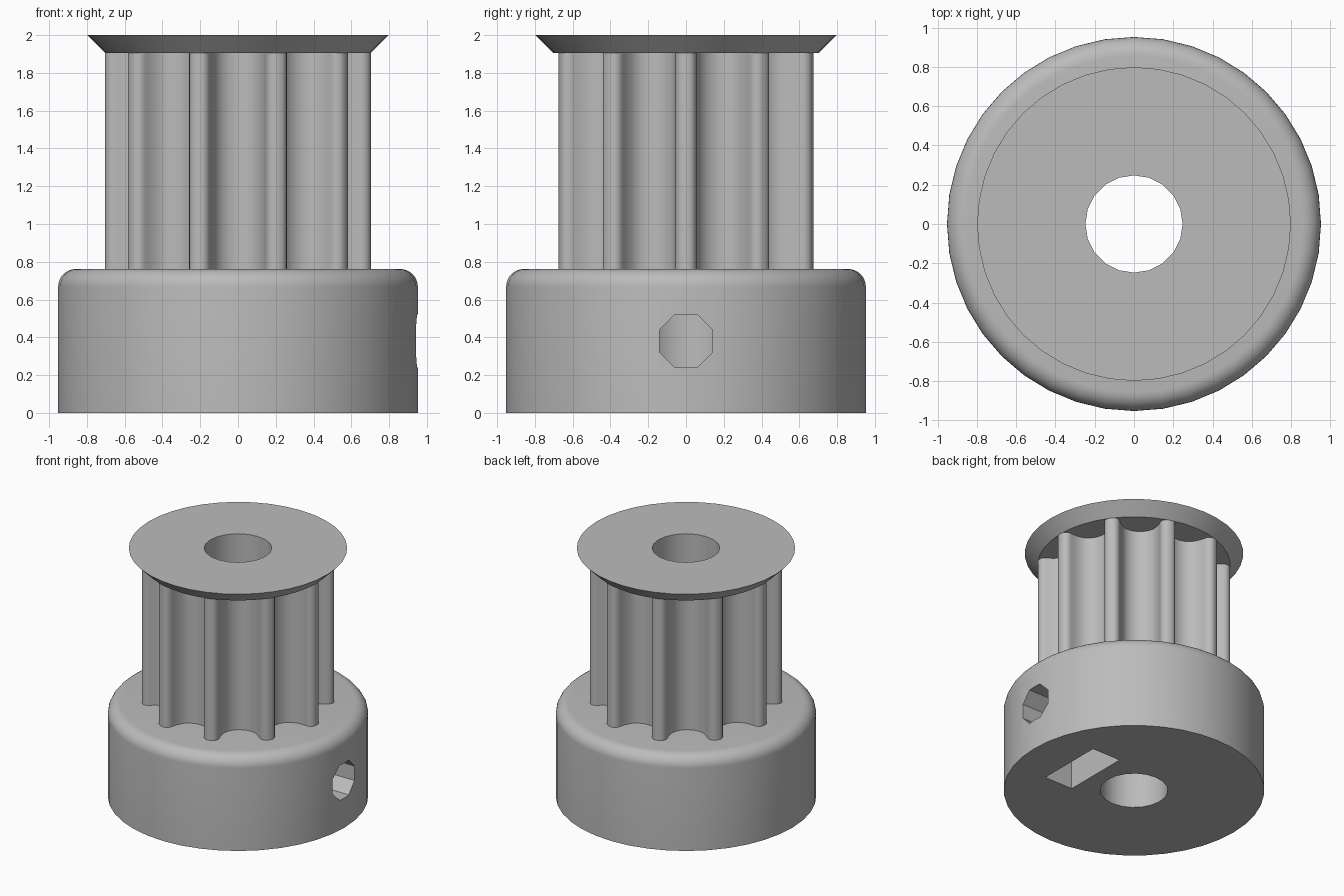
import bpy
import bmesh
from math import sin, cos, tan, pi, sqrt, radians

cube = bpy.data.objects.get("Cube")
if cube:
    bpy.data.objects.remove(cube, do_unlink=True)

MM = 2 / 21                 # dimensions below are in millimetres
TEETH = 10
OUTER = 7.386               # radius over the tooth tips
HUB_R, HUB_H, FILLET = 10, 8, 1
BELT_TOP, TOTAL_H = 20, 21
NUT_HALF, SCREW_Z = 2.85, 4

metal = bpy.data.materials.new("plain grey")
metal.use_nodes = True
grey = (0.5, 0.5, 0.5, 1)
metal.diffuse_color = grey
metal.node_tree.nodes["Principled BSDF"].inputs["Base Color"].default_value = grey


def circle(r, z, n):
    return [(r * cos(2 * pi * i / n), r * sin(2 * pi * i / n), z) for i in range(n)]


def loft(name, rings):
    """Closed solid through matching rings of points."""
    bm = bmesh.new()
    loops = [[bm.verts.new([c * MM for c in p]) for p in ring] for ring in rings]
    for a, b in zip(loops, loops[1:]):
        for i in range(len(a)):
            j = (i + 1) % len(a)
            bm.faces.new((a[i], a[j], b[j], b[i]))
    bm.faces.new(loops[0])
    bm.faces.new(loops[-1])
    bmesh.ops.recalc_face_normals(bm, faces=bm.faces)
    mesh = bpy.data.meshes.new(name)
    bm.to_mesh(mesh)
    bm.free()
    mesh.materials.append(metal)
    obj = bpy.data.objects.new(name, mesh)
    bpy.context.collection.objects.link(obj)
    return obj


def finish(obj, cutters):
    """Cut the holes, then smooth the round surfaces."""
    bpy.ops.object.select_all(action="DESELECT")
    bpy.context.view_layer.objects.active = obj
    obj.select_set(True)
    for cutter in cutters:
        mod = obj.modifiers.new("cut", "BOOLEAN")
        mod.operation, mod.solver, mod.object = "DIFFERENCE", "EXACT", cutter
        bpy.ops.object.modifier_apply(modifier=mod.name)
    bpy.ops.object.shade_smooth_by_angle(angle=radians(30))


# Hub with a rounded upper rim
rim = [(HUB_R - FILLET + FILLET * cos(a), HUB_H - FILLET + FILLET * sin(a))
       for a in [pi / 2 * i / 8 for i in range(9)]]
hub = loft("hub", [circle(r, z, 40) for r, z in [(HUB_R, 0)] + rim])

# Toothed barrel: one rounded groove, repeated around the axis
half = [(1.976, 0), (1.798, .032), (1.647, .121), (1.535, .256), (1.474, .427),
        (1.412, .713), (1.319, .989), (1.196, 1.254), (1.044, 1.504),
        (.818, 1.706), (.562, 1.852), (.286, 1.939)]
half = [(1.05 * w, d) for w, d in half]
groove = [(-w, d) for w, d in half] + [(0, 1.969)] + [(w, d) for w, d in reversed(half)]
seat = sqrt(OUTER ** 2 - half[0][0] ** 2)
outline = []
for k in range(TEETH):
    tip = 2 * pi * k / TEETH
    mid = tip + pi / TEETH
    outline.append((OUTER * cos(tip), OUTER * sin(tip)))
    outline += [((seat - d) * cos(mid) - w * sin(mid),
                 (seat - d) * sin(mid) + w * cos(mid)) for w, d in groove]
barrel = loft("toothed_barrel", [[(x, y, z) for x, y in outline] for z in (HUB_H, BELT_TOP)])

# Flared belt flange
flange = loft("belt_flange", [circle(OUTER, BELT_TOP, 40), circle(OUTER + 1, TOTAL_H, 40)])

# Cutters: shaft bore, set screw hole, nut slot with a pointed end
bore = loft("bore_cutter", [circle(2.6, z, 20) for z in (-1, TOTAL_H + 1)])
octagon = [(1.6 * cos(a), SCREW_Z + 1.6 * sin(a))
           for a in [pi / 8 + pi / 4 * i for i in range(8)]]
screw = loft("screw_cutter", [[(x, y, z) for y, z in octagon] for x in (0, HUB_R + 1)])
shoulder = NUT_HALF * tan(pi / 6)
pocket = [(-NUT_HALF, -1), (NUT_HALF, -1), (NUT_HALF, SCREW_Z + shoulder),
          (0, SCREW_Z + 2 * shoulder), (-NUT_HALF, SCREW_Z + shoulder)]
nut = loft("nut_cutter", [[(x, y, z) for y, z in pocket] for x in (3.85, 6.5)])

finish(hub, [bore, screw, nut])
finish(barrel, [bore])
finish(flange, [bore])
for cutter in (bore, screw, nut):
    bpy.data.objects.remove(cutter, do_unlink=True)
